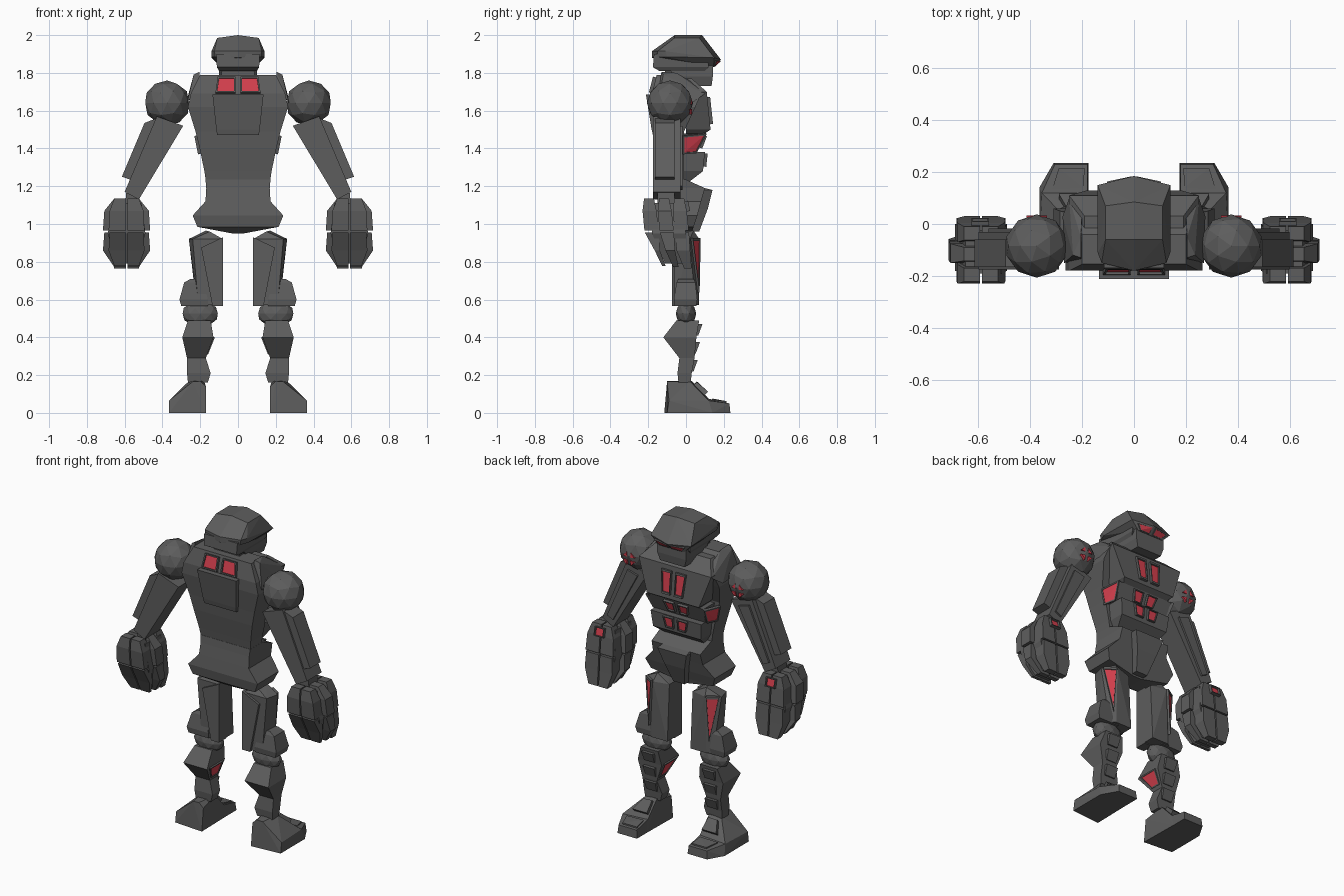
import bpy
import bmesh
from mathutils import Vector

default = bpy.data.objects.get("Cube")
if default:
    bpy.data.objects.remove(default, do_unlink=True)


def make_material(name, colour):
    mat = bpy.data.materials.new(name)
    mat.use_nodes = True
    mat.diffuse_color = colour
    shader = next(n for n in mat.node_tree.nodes if n.type == 'BSDF_PRINCIPLED')
    shader.inputs["Base Color"].default_value = colour
    shader.inputs["Roughness"].default_value = 0.7
    return mat


grey = make_material("dark_grey", (.11, .11, .11, 1))
red = make_material("glowing_red", (.66, .05, .075, 1))


def finish(name, bm, mat):
    bmesh.ops.recalc_face_normals(bm, faces=bm.faces)
    mesh = bpy.data.meshes.new(name)
    bm.to_mesh(mesh)
    bm.free()
    mesh.materials.append(mat)
    obj = bpy.data.objects.new(name, mesh)
    bpy.context.collection.objects.link(obj)


def solid(name, clusters, mat=grey, s=1):
    """Convex block around each cluster of points; s mirrors in x."""
    bm = bmesh.new()
    for cluster in clusters:
        verts = [bm.verts.new((p[0] * s, p[1], p[2])) for p in cluster]
        res = bmesh.ops.convex_hull(bm, input=verts)
        spare = set(res["geom_interior"]) | set(res["geom_unused"])
        spare = [v for v in spare if isinstance(v, bmesh.types.BMVert)]
        bmesh.ops.delete(bm, geom=spare, context='VERTS')
    bmesh.ops.dissolve_limit(bm, angle_limit=.02, verts=bm.verts, edges=bm.edges)
    finish(name, bm, mat)


def loft(name, sections, s=1):
    """Stack of rectangles given as (z, x0, x1, y0, y1)."""
    bm = bmesh.new()
    rings = []
    for z, a, b, c, d in sections:
        corners = ((a, c), (b, c), (b, d), (a, d))
        rings.append([bm.verts.new((x * s, y, z)) for x, y in corners])
    for low, high in zip(rings, rings[1:]):
        for i in range(4):
            j = (i + 1) % 4
            bm.faces.new((low[i], low[j], high[j], high[i]))
    bm.faces.new(rings[0])
    bm.faces.new(rings[-1])
    finish(name, bm, grey)


def wide(name, sections):
    """Centred loft given as (z, half_width, y0, y1)."""
    loft(name, [(z, -w, w, a, b) for z, w, a, b in sections])


def prism(name, outline, y0, y1, s=1):
    solid(name, [[(x, y, z) for x, z in outline for y in (y0, y1)]], grey, s)


def window(name, corners, s=1, rim=.014):
    """Thin red plate with a raised grey frame."""
    pts = [Vector((x * s, y, z)) for x, y, z in corners]
    mid = sum(pts, Vector()) / len(pts)
    n = (pts[1] - pts[0]).cross(pts[2] - pts[0]).normalized()
    solid(name + "_pane", [[p + n * k for p in pts for k in (-.004, .004)]], red)
    bars = []
    for a, b in zip(pts, pts[1:] + pts[:1]):
        edge = [q for p in (a, b) for q in (p, mid + (p - mid) * 1.2)]
        bars.append([q + n * k for q in edge for k in (-rim, rim)])
    solid(name + "_frame", bars)


def ball(name, centre, radius, s=1):
    bm = bmesh.new()
    bmesh.ops.create_icosphere(bm, subdivisions=2, radius=1)
    for v in bm.verts:
        v.co = [c + r * k for c, r, k in zip(centre, radius, v.co)]
        v.co.x *= s
    finish(name, bm, grey)


# Head: peaked helmet with a slanted brow, over a skull block and jaw
helmet = [(0, -.06, 2), (0, .085, 2), (0, .185, 1.87), (0, -.18, 1.915), (0, -.18, 1.88)]
for s in (-1, 1):
    helmet += [(s * x, y, z) for x, y, z in (
        (.11, -.06, 1.985), (.11, .07, 1.985), (.14, .15, 1.88), (.14, -.11, 1.915),
        (.125, -.15, 1.915), (.09, .145, 1.83), (.14, -.1, 1.885), (.12, -.15, 1.885))]
solid("helmet", [helmet])
wide("skull", [(1.81, .1, -.14, .1), (1.83, .112, -.175, .12), (1.9, .115, -.17, .12)])
wide("jaw", [(1.73, .085, .03, .135), (1.78, .1, -.06, .142), (1.84, .1, -.1, .142)])
wide("neck", [(1.65, .1, -.12, .04), (1.82, .085, -.11, .05)])

# Torso
wide("torso", [(1.21, .168, -.12, -.01), (1.28, .178, -.13, -.01), (1.4, .203, -.15, -.01),
               (1.49, .225, -.16, -.01), (1.62, .265, -.18, .05), (1.69, .25, -.18, .08),
               (1.79, .2, -.155, -.04)])
wide("chest", [(1.48, .16, 0, .1), (1.5, .18, 0, .13), (1.7, .25, 0, .11), (1.77, .19, -.07, .03)])
wide("middle_abdomen", [(1.38, .178, -.05, .06), (1.48, .19, -.05, .1)])
wide("lower_abdomen", [(1.21, .13, -.05, 0), (1.28, .165, -.05, .09), (1.38, .175, -.05, .1)])
wide("back_plate", [(1.47, .11, -.175, -.12), (1.5, .115, -.182, -.12), (1.685, .135, -.212, -.15)])

# Pelvis
wide("pelvis", [(.95, .03, -.09, .03), (.985, .215, -.14, .04), (1.045, .24, -.15, .06),
                (1.12, .172, -.14, .08), (1.19, .168, -.13, .1), (1.235, .172, -.125, 0)])
wide("pelvis_front", [(.96, .04, 0, .07), (1.08, .07, 0, .115), (1.18, .1, 0, .14), (1.21, .08, 0, .02)])

for side, s in (("left", 1), ("right", -1)):
    def n(part):
        return side + "_" + part

    # Windows on the brow and torso
    window(n("eye"), [(.015, .15, 1.836), (.075, .149, 1.837), (.095, .159, 1.862), (.015, .176, 1.861)], s, .005)
    window(n("back_window"), [(.022, -.181, 1.7), (.11, -.181, 1.7),
                              (.1, -.163, 1.77), (.022, -.163, 1.77)], s)
    for part, z0, y0, z1, y1 in (("chest", 1.54, .128, 1.66, .115),
                                 ("middle", 1.41, .075, 1.465, .096),
                                 ("lower", 1.31, .094, 1.368, .1)):
        window(n(part + "_window"), [(.02, y0, z0), (.065, y0, z0), (.078, y1, z1), (.02, y1, z1)], s)
    window(n("flank_window"), [(.204, -.01, 1.38), (.184, .05, 1.385),
                               (.198, .095, 1.47), (.22, -.01, 1.46)], s, .008)
    solid(n("collar"), [[(.2, -.14, 1.75), (.205, -.13, 1.805), (.235, -.12, 1.79), (.205, -.05, 1.8),
                         (.27, -.15, 1.64), (.275, .03, 1.64), (.25, .1, 1.69), (.2, .05, 1.74)]], grey, s)

    # Shoulder with a round, four-part light
    ball(n("shoulder"), (.375, -.085, 1.64), (.122, .122, .12), s)
    wedges = []
    for a in (-1, 1):
        for b in (-1, 1):
            wedges.append([(.375 + a * x, y, 1.62 + b * z) for y in (.01, .033)
                           for x, z in ((.011, .011), (.04, .014), (.014, .04))])
    solid(n("shoulder_light"), wedges, red, s)

    # Arm
    arm = [(.29, 1.52), (.43, 1.57), (.6, 1.17), (.525, 1.13)]
    prism(n("arm"), arm, -.175, -.03, s)
    prism(n("arm_outer_plate"), [(.43, 1.56), (.495, 1.535), (.615, 1.25), (.57, 1.235)], -.165, -.06, s)
    prism(n("arm_front_plate"), [(.35, 1.5), (.42, 1.52), (.56, 1.2), (.52, 1.18)], -.05, -.018, s)
    prism(n("wrist"), [(.53, 1.17), (.59, 1.18), (.6, 1.08), (.54, 1.08)], -.15, -.06, s)

    # Fist: a core wrapped in palm and finger blocks, narrower at front and back
    loft(n("hand_core"), [(.79, .54, .64, -.11, 0), (.95, .49, .69, -.18, 0),
                          (1.11, .51, .65, -.19, -.03)], s)
    for k in range(3):
        y = -.23 + k * .08
        slant = .022 * (2 - k)
        trim = .005 if k == 1 else .035
        for half, root, edge, tip in (("inner", .585, .46 + trim, .525), ("outer", .593, .72 - trim, .655)):
            def span(x):
                return min(x, root), max(x, root)

            near = edge * .94 + root * .06
            letter = "abc"[k]
            loft(n(half + "_palm_block_" + letter), [
                (.965, *span(edge), y + .01, y + .085),
                (1.07, *span(near), y, y + .074),
                (1.135, *span(tip), y + .008, y + .06)], s)
            loft(n(half + "_finger_" + letter), [
                (.765 + slant * .3, *span(tip), y + .06 + slant, y + .1 + slant / 2),
                (.86, *span(edge), y + .02 + slant, y + .092),
                (.955, *span(near), y + .012, y + .086)], s)
    window(n("hand_window"), [(.565, .004, 1.07), (.62, .004, 1.07),
                              (.62, -.006, 1.115), (.565, -.006, 1.115)], s, .018)

    # Thigh with a tapering light on its angled outer edge
    top = [(.08, -.06), (.24, -.06), (.26, .02), (.18, .07), (.08, .05)]
    base = [(.08, -.06), (.21, -.06), (.22, .05), (.19, .07), (.08, .07)]
    peak = [(.15, -.03, .96), (.17, .04, .965)]
    solid(n("thigh"), [[(x, y, .92) for x, y in top] + [(x, y, .57) for x, y in base] + peak], grey, s)
    window(n("thigh_window"), [(.245, .032, .91), (.19, .067, .91), (.205, .062, .67)], s, .01)
    prism(n("thigh_back_plate"), [(.08, .565), (.135, .565), (.195, .875), (.08, .93)], -.075, 0, s)
    loft(n("knee_guard"), [(.565, .16, .3, -.06, .055), (.6, .16, .31, -.065, .06),
                           (.69, .18, .285, -.05, .05), (.71, .18, .25, -.04, .04)], s)
    ball(n("knee"), (.2, 0, .525), (.098, .054, .068), s)

    # Shin
    loft(n("shin"), [(.16, .16, .265, -.04, .025), (.21, .145, .27, -.045, .03),
                     (.29, .17, .27, -.035, .045), (.4, .13, .295, -.12, .055),
                     (.49, .145, .265, -.05, .07)], s)
    for part, z, y in (("upper", .44, .065), ("middle", .345, .052), ("lower", .25, .04)):
        loft(n(part + "_shin_plate"), [(z - .03, .175, .245, 0, y), (z + .03, .17, .25, 0, y + .022)], s)
    window(n("calf_window"), [(.163, -.035, .32), (.163, .025, .32),
                              (.133, .025, .395), (.133, -.085, .395)], s, .008)

    # Foot: ankle wedge and low toe block, with raised plates on top
    heel = [(.17, -.115, 0), (.365, -.1, 0), (.365, -.09, .065), (.17, -.1, .14)]
    ball_of_foot = [(.365, .14, 0), (.355, .12, .065), (.175, .14, 0), (.18, .12, .075)]
    ankle = [(.2, -.1, .168), (.24, -.1, .165), (.26, .02, .168), (.18, .03, .17)]
    toe = [(.31, .235, 0), (.175, .235, 0), (.18, .23, .05), (.305, .23, .05)]
    solid(n("foot"), [heel + ankle + ball_of_foot, ball_of_foot + toe], grey, s)
    solid(n("instep_plate"), [[(x, y + d, z + d) for x, y, z in (
        (.195, .045, .155), (.255, .045, .152), (.29, .105, .1), (.19, .105, .1)) for d in (-.02, .012)]], grey, s)
    solid(n("toe_plate"), [[(x, y, z + d) for x, y, z in (
        (.195, .14, .066), (.315, .135, .06), (.29, .215, .052), (.19, .215, .052)) for d in (-.01, .01)]], grey, s)
